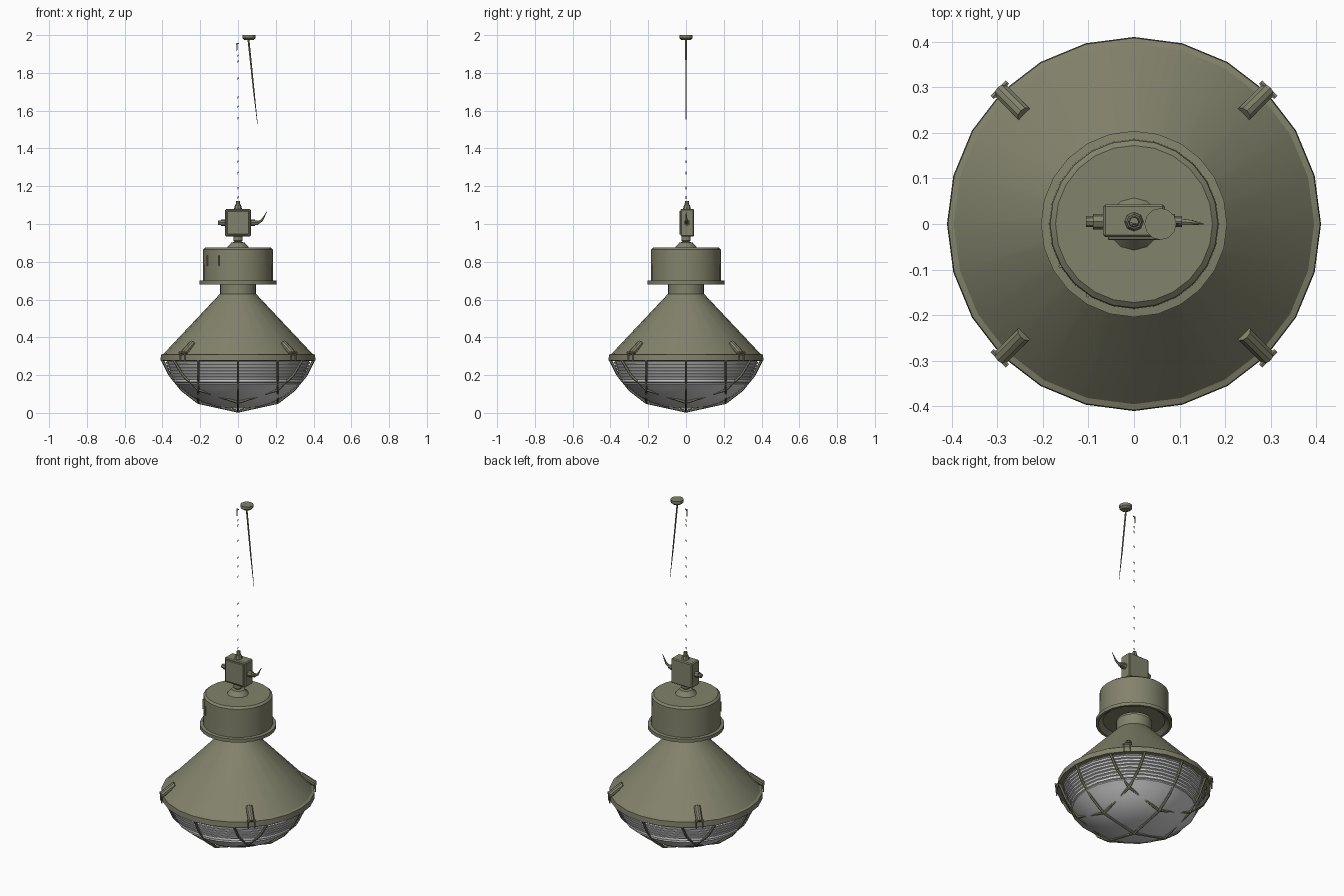
import bpy, bmesh, math
from mathutils import Vector, Matrix

if "Cube" in bpy.data.objects:
    bpy.data.objects.remove(bpy.data.objects["Cube"])


def material(name, rgb):
    m = bpy.data.materials.new(name)
    m.diffuse_color = (*rgb, 1)
    m.use_nodes = True
    m.node_tree.nodes["Principled BSDF"].inputs["Base Color"].default_value = m.diffuse_color
    return m


OLIVE = material("olive paint", (0.225, 0.225, 0.15))
GLASS = material("pale glass", (0.65, 0.65, 0.65))


def finish(name, bm, mat, angle=28):
    bmesh.ops.recalc_face_normals(bm, faces=bm.faces)
    me = bpy.data.meshes.new(name)
    bm.to_mesh(me)
    bm.free()
    me.materials.append(mat)
    ob = bpy.data.objects.new(name, me)
    bpy.context.collection.objects.link(ob)
    bpy.ops.object.select_all(action='DESELECT')
    ob.select_set(True)
    bpy.context.view_layer.objects.active = ob
    bpy.ops.object.shade_smooth_by_angle(angle=math.radians(angle))
    return ob


def lathe(name, profile, mat, sides=24, center=(0, 0)):
    bm = bmesh.new()
    vs = [bm.verts.new((r + center[0], center[1], z)) for r, z in profile]
    es = [bm.edges.new(p) for p in zip(vs, vs[1:])]
    bmesh.ops.spin(bm, geom=vs + es, cent=(*center, 0), axis=(0, 0, 1),
                   angle=math.tau, steps=sides)
    bmesh.ops.remove_doubles(bm, verts=bm.verts, dist=1e-5)
    return finish(name, bm, mat)


def rod(bm, a, b, r1, r2=None, sides=6):
    a, b = Vector(a), Vector(b)
    d = b - a
    rot = d.to_track_quat('Z', 'Y').to_matrix().to_4x4()
    bmesh.ops.create_cone(bm, cap_ends=True, segments=sides, radius1=r1,
                          radius2=r1 if r2 is None else r2, depth=d.length,
                          matrix=Matrix.Translation((a + b) / 2) @ rot)


def rods(name, specs, sides=6):
    bm = bmesh.new()
    for s in specs:
        rod(bm, *s, sides=sides)
    return finish(name, bm, OLIVE)


def box(name, center, size, bevel=0.0, rot=0):
    bm = bmesh.new()
    bmesh.ops.create_cube(bm, size=1, matrix=Matrix.Translation(center)
                          @ Matrix.Rotation(rot, 4, 'Z') @ Matrix.Diagonal((*size, 1)))
    if bevel:
        bmesh.ops.bevel(bm, geom=bm.edges[:], offset=bevel, segments=1, affect='EDGES')
    return finish(name, bm, OLIVE)


# reflector cone with neck and rolled rim
lathe("reflector", [(0.095, 0.69), (0.095, 0.63), (0.105, 0.62), (0.395, 0.312), (0.408, 0.308),
                    (0.41, 0.277), (0.385, 0.275), (0.385, 0.295)], OLIVE)

# gear housing with flange and hollow underside
lathe("gear_housing", [(0, 0.876), (0.172, 0.876), (0.184, 0.866), (0.186, 0.702), (0.204, 0.70),
                       (0.204, 0.68), (0.19, 0.68), (0.165, 0.70), (0.09, 0.70)], OLIVE)

# hanger cone and neck on the housing
lathe("hanger_cone", [(0.06, 0.873), (0.035, 0.902), (0.018, 0.905), (0.024, 0.912),
                      (0.024, 0.938), (0, 0.938)], OLIVE, 12)

# faint name-plate edges on the housing side
for i, a in enumerate((-60, -33)):
    t = math.radians(a)
    box("plate_edge_%d" % i, (0.187 * math.sin(t), -0.187 * math.cos(t), 0.805),
        (0.006, 0.006, 0.055), 0, t)

# glass: ribbed band above, smooth bowl below
ribs, n = [], 8
for i in range(n):
    t = i / n
    r, z = 0.385 - 0.055 * t ** 1.3, 0.285 - 0.13 * t
    ribs += [(r, z), (r - 0.002, z - 0.009), (r - 0.010, z - 0.012)]
lathe("glass_bowl", ribs + [(0.33, 0.152), (0.30, 0.128), (0.25, 0.088), (0.18, 0.052),
                            (0.10, 0.030), (0, 0.022)], GLASS)

# wire guard: planar wires in both directions across the bowl
CAGE = [(0, 0.009), (0.21, 0.055), (0.297, 0.122), (0.36, 0.20), (0.40, 0.28)]


def cage_z(r):
    for (r0, z0), (r1, z1) in zip(CAGE, CAGE[1:]):
        if r <= r1 + 1e-6:
            return z0 + (z1 - z0) * (r - r0) / (r1 - r0)
    return CAGE[-1][1]


wires = []
for off in (-0.21, 0, 0.21):
    end = math.sqrt(0.40 ** 2 - off ** 2)
    mid = math.sqrt(0.36 ** 2 - off ** 2)
    stops = [-end, -mid, -0.21, 0, 0.21, mid, end]
    if off == 0:
        stops[2:2] = [-0.297]
        stops[6:6] = [0.297]
    for swap in (False, True):
        pts = [(off, s, cage_z(math.hypot(off, s))) for s in stops]
        if swap:
            pts = [(y, x, z) for x, y, z in pts]
        wires += [(a, b, 0.0075) for a, b in zip(pts, pts[1:])]
rods("wire_guard", wires)

# four rim clips on the diagonals, each with a small catch
for i in range(4):
    a = math.radians(45 + 90 * i)
    c, s = math.cos(a), math.sin(a)

    def at(r, z, side=0):
        return (r * c - side * s, r * s + side * c, z)
    rods("rim_clip_%d" % i, [(at(0.340, 0.368), at(0.412, 0.312), 0.018)], 10)
    rods("clip_catch_%d" % i,
         [(at(0.415, 0.322, k), at(0.414, 0.272, k), 0.004) for k in (-0.017, 0.017)]
         + [(at(0.416, 0.318, -0.024), at(0.416, 0.318, 0.024), 0.006)])

# junction box with cover plate, glands and top lug
box("junction_box", (0, 0.007, 1.007), (0.135, 0.072, 0.145), 0.005)
box("box_cover", (0, -0.031, 1.007), (0.115, 0.008, 0.125), 0.002)
for side, name in ((-1, "left"), (1, "right")):
    rods(name + "_gland", [((side * 0.06, 0.005, 1.007), (side * 0.09, 0.005, 1.007), 0.017),
                           ((side * 0.088, 0.005, 1.007), (side * 0.105, 0.005, 1.007), 0.012)], 8)
rods("top_lug", [((0, 0.005, 1.075), (0, 0.005, 1.10), 0.022, 0.016),
                 ((0, 0.005, 1.098), (0, 0.005, 1.122), 0.013, 0.010)], 8)

# supply cable: lead at the box, upper run to the ceiling rose
rods("cable_lead", [((0.10, 0.005, 1.003), (0.128, 0.003, 1.02), 0.008, 0.006),
                    ((0.126, 0.003, 1.018), (0.153, 0, 1.066), 0.006, 0.001)])
rods("supply_cable", [((0.055, 0, 1.98), (0.083, 0, 1.71), 0.005, 0.004),
                      ((0.083, 0, 1.71), (0.103, 0, 1.53), 0.004, 0.001)])
lathe("ceiling_rose", [(0, 1.974), (0.024, 1.974), (0.035, 1.984), (0.035, 2.0), (0, 2.0)],
      OLIVE, 12, (0.058, 0))

# ceiling hook and sparse fine chain links
rods("ceiling_hook", [((-0.008, 0, 1.955), (0.006, 0, 1.955), 0.003),
                      ((-0.006, 0, 1.955), (-0.006, 0, 1.915), 0.004, 0.002)])
links = []
for z in (1.89, 1.86, 1.77, 1.67, 1.62, 1.56, 1.40, 1.33, 1.27, 1.19, 1.14):
    links.append(((-0.002, 0, z - 0.007), (0.001, 0, z + 0.007), 0.002))
rods("chain_links", links)
